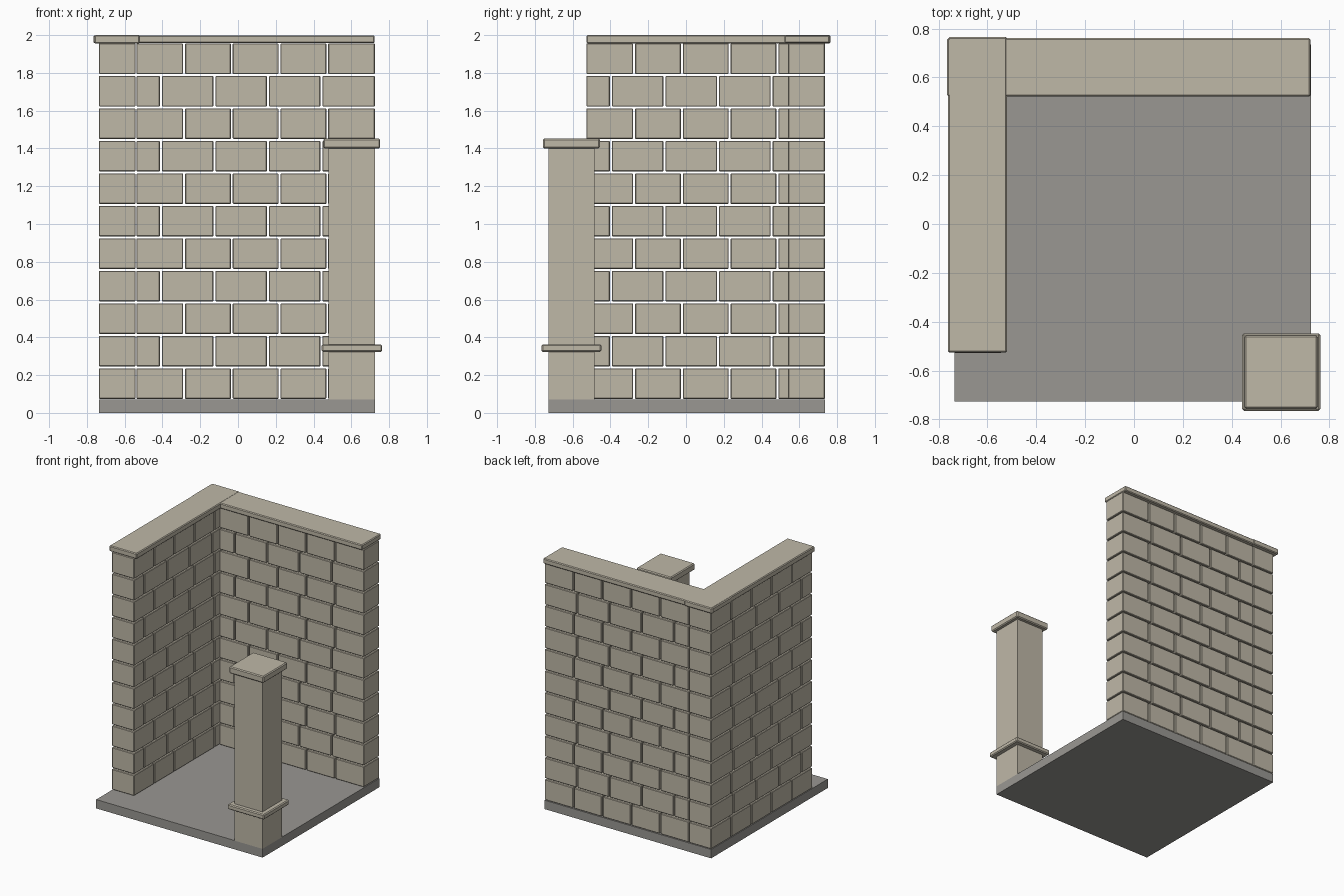
import bpy, bmesh

if "Cube" in bpy.data.objects:
    bpy.data.objects.remove(bpy.data.objects["Cube"])


def material(name, rgb):
    m = bpy.data.materials.new(name)
    m.diffuse_color = (*rgb, 1)
    m.use_nodes = True
    m.node_tree.nodes["Principled BSDF"].inputs["Base Color"].default_value = m.diffuse_color
    return m


STONE = material("stone", (0.52, 0.48, 0.39))
SLAB = material("slab", (0.32, 0.31, 0.29))


def boxes(name, spans, mat, bevel=0.0):
    """One object made of boxes given as (x0, x1, y0, y1, z0, z1)."""
    bm = bmesh.new()
    for x0, x1, y0, y1, z0, z1 in spans:
        for v in bmesh.ops.create_cube(bm, size=1)["verts"]:
            v.co = (x0 + (v.co.x + .5) * (x1 - x0),
                    y0 + (v.co.y + .5) * (y1 - y0),
                    z0 + (v.co.z + .5) * (z1 - z0))
    me = bpy.data.meshes.new(name)
    bm.to_mesh(me)
    bm.free()
    me.materials.append(mat)
    ob = bpy.data.objects.new(name, me)
    bpy.context.collection.objects.link(ob)
    if bevel:
        mod = ob.modifiers.new("Bevel", 'BEVEL')
        mod.width = bevel
        mod.segments = 1
    return ob


GAP = 0.010


def brick_rows(start, end):
    """Yield (a, b, z0, z1) for each brick of a running-bond wall."""
    for row in range(11):
        z0 = 0.074 + row * 0.172
        if row % 2 == 0:
            cuts = [start + (end - start) * i / 5 for i in range(6)]
        else:
            first = start + 0.13
            cuts = [start] + [first + (end - first) * i / 4 for i in range(5)]
        for i, (a, b) in enumerate(zip(cuts, cuts[1:])):
            lo = a + (GAP / 2 if i else 0)
            hi = b - (GAP / 2 if i < len(cuts) - 2 else 0)
            yield lo, hi, z0, z0 + 0.162


# Floor slab
boxes("floor", [(-0.735, 0.725, -0.727, 0.735, 0, 0.07)], SLAB)

# Brick walls, open joints
boxes("back_wall", [(a, b, 0.54, 0.735, z0, z1)
                    for a, b, z0, z1 in brick_rows(-0.538, 0.725)], STONE, 0.004)
boxes("side_wall", [(-0.737, -0.542, a, b, z0, z1)
                    for a, b, z0, z1 in brick_rows(-0.528, 0.737)], STONE, 0.004)

# Wall copings, overlapping at the corner
boxes("back_coping", [(-0.765, 0.723, 0.522, 0.761, 1.957, 1.999)], STONE, 0.006)
boxes("side_coping", [(-0.761, -0.520, -0.527, 0.766, 1.956, 2.0)], STONE, 0.006)

# Corner pillar with band and cap
boxes("pillar", [(0.48, 0.725, -0.729, -0.485, 0.07, 1.41)], STONE)
boxes("pillar_band", [(0.443, 0.763, -0.765, -0.448, 0.323, 0.363)], STONE, 0.007)
boxes("pillar_cap", [(0.452, 0.753, -0.757, -0.456, 1.40, 1.453)], STONE, 0.007)
